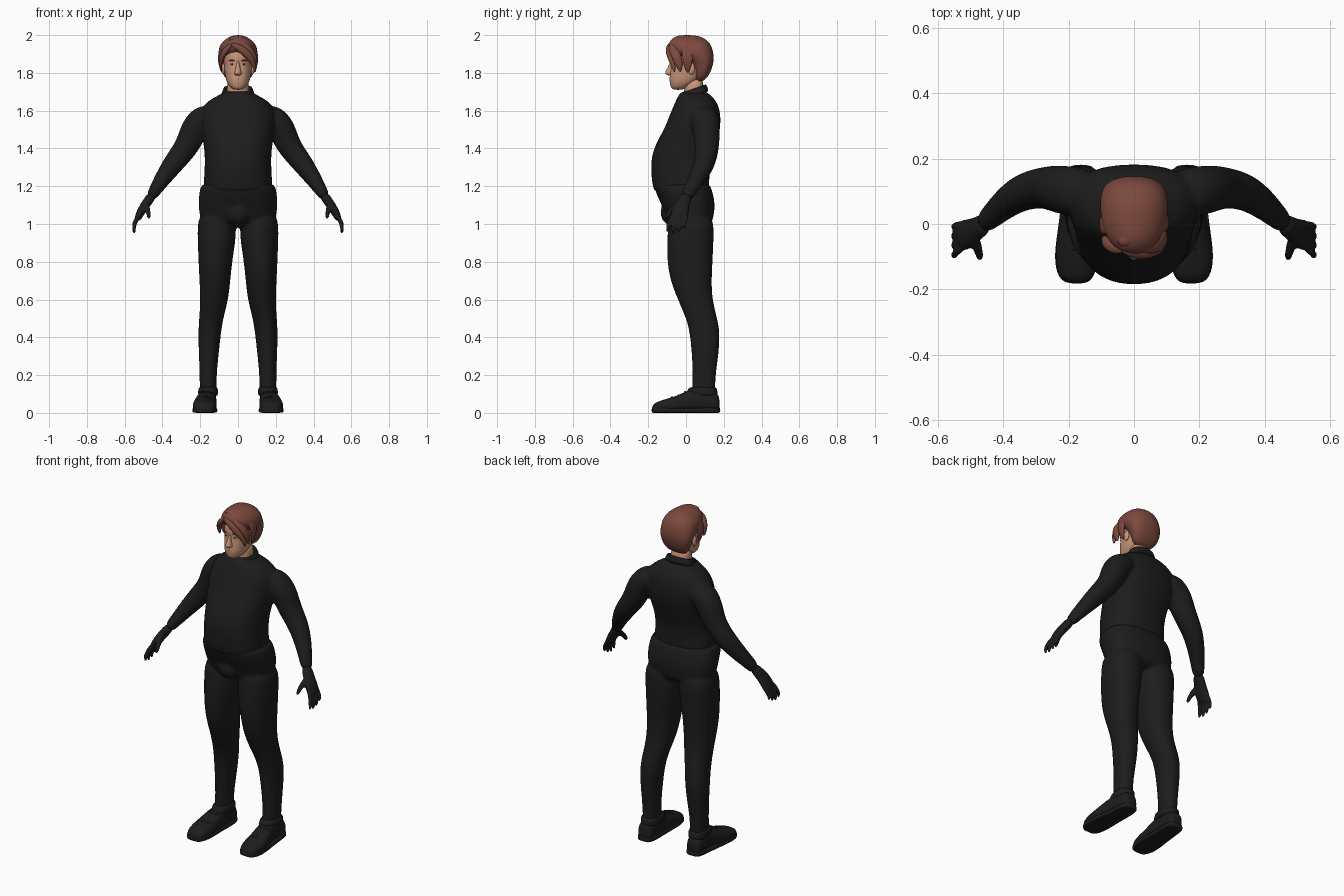
import bpy, bmesh, math
from mathutils import Vector


def material(name, rgb):
    m = bpy.data.materials.new(name)
    m.diffuse_color = (*rgb, 1)
    return m


BLACK = material("black fabric", (0.012, 0.012, 0.012))
SKIN = material("skin", (0.58, 0.30, 0.19))
HAIR = material("auburn hair", (0.20, 0.067, 0.047))
LIPS = material("lips", (0.40, 0.19, 0.14))
WHITE = material("eye white", (0.6, 0.55, 0.5))
IRIS = material("dark iris", (0.04, 0.025, 0.02))


def power(v, e):
    return math.copysign(abs(v) ** (2 / e), v)


def sections(rows, e=2.3, bias=0.1, tilt=0, along_y=False, n=20):
    """Superellipse rings; row = height, x0, x1, y0, y1 (or y, x0, x1, z0, z1)."""
    rings = []
    for h, x0, x1, y0, y1 in rows:
        cx, rx = (x0 + x1) / 2, (x1 - x0) / 2
        cy = (y0 + y1) / 2 + bias * (y1 - y0)
        ring = []
        for i in range(n):
            a = math.tau * i / n
            c, s = power(math.cos(a), e), power(math.sin(a), e)
            x, y = cx + rx * c, cy + s * ((y1 - cy) if s > 0 else (cy - y0))
            ring.append(Vector((x, h, y) if along_y else (x, y, h + tilt * (y - cy))))
        rings.append(ring)
    return rings


def centred(rows, **kw):
    return sections([(h, -r, r, y0, y1) for h, r, y0, y1 in rows], **kw)


def tube(points, n=12):
    """Rings across a path; point = x, y, z, thickness, width towards y."""
    rings = []
    for i, p in enumerate(points):
        a, b = points[max(i - 1, 0)], points[min(i + 1, len(points) - 1)]
        t = (Vector(b[:3]) - Vector(a[:3])).normalized()
        u = t.cross(Vector((0, 1, 0))).normalized()
        v = u.cross(t)
        rings.append([Vector(p[:3]) + u * p[3] * math.cos(math.tau * k / n)
                      + v * p[4] * math.sin(math.tau * k / n) for k in range(n)])
    return rings


def ball(c, r):
    rows = [(c[2] + r[2] * math.sin(t), c[0] - r[0] * math.cos(t), c[0] + r[0] * math.cos(t),
             c[1] - r[1] * math.cos(t), c[1] + r[1] * math.cos(t))
            for t in (-1.5, -1.0, -0.5, 0, 0.5, 1.0, 1.5)]
    return sections(rows, e=2, bias=0, n=12)


def part(name, mat, single=(), paired=(), voxel=0, levels=2):
    """Loft ring lists into one object; 'paired' lofts are mirrored in x."""
    bm = bmesh.new()
    mirrored = [[[Vector((-v.x, v.y, v.z)) for v in r] for r in loft] for loft in paired]
    for loft in list(single) + list(paired) + mirrored:
        vs = [[bm.verts.new(v) for v in r] for r in loft]
        n = len(vs[0])
        for a, b in zip(vs, vs[1:]):
            for i in range(n):
                bm.faces.new((a[i], a[(i + 1) % n], b[(i + 1) % n], b[i]))
        bm.faces.new(vs[0][::-1])
        bm.faces.new(vs[-1])
    bmesh.ops.recalc_face_normals(bm, faces=bm.faces)
    for f in bm.faces:
        f.smooth = True
    me = bpy.data.meshes.new(name)
    bm.to_mesh(me)
    bm.free()
    me.materials.append(mat)
    ob = bpy.data.objects.new(name, me)
    bpy.context.collection.objects.link(ob)
    sub = ob.modifiers.new("round", 'SUBSURF')
    sub.levels = sub.render_levels = levels
    if voxel:
        rm = ob.modifiers.new("blend", 'REMESH')
        rm.mode, rm.voxel_size, rm.use_smooth_shade = 'VOXEL', voxel, True
        sm = ob.modifiers.new("soften", 'SMOOTH')
        sm.factor, sm.iterations = 0.5, 6
    return ob


# Shirt: torso with full belly, blended with both sleeves
torso = centred([(1.15, .185, -.165, .12), (1.2, .185, -.18, .125), (1.3, .178, -.19, .125),
                 (1.37, .178, -.182, .145), (1.44, .187, -.155, .167), (1.5, .2, -.118, .183),
                 (1.58, .205, -.087, .185), (1.63, .185, -.065, .172), (1.665, .14, -.05, .15),
                 (1.69, .085, -.035, .12), (1.705, .065, -.02, .105)])
sleeve = tube([(.12, .09, 1.56, .07, .075), (.19, .1, 1.562, .08, .08), (.235, .108, 1.5, .078, .076),
               (.268, .112, 1.41, .066, .067), (.335, .103, 1.33, .06, .06),
               (.392, .065, 1.25, .048, .05), (.435, .025, 1.185, .036, .04),
               (.465, -.003, 1.135, .03, .035)])
part("shirt", BLACK, [torso], [sleeve], voxel=.009)

# Collar, higher at the back
part("collar", BLACK, [centred([(1.67, .1, -.05, .125), (1.70, .083, -.032, .115),
     (1.722, .077, -.025, .108), (1.722, .068, -.016, .098), (1.68, .06, -.01, .09)], tilt=.35)])

# Trousers: hips and groin blended with both legs
hips = centred([(.98, .17, -.08, .13), (1.03, .205, -.1, .145), (1.1, .212, -.13, .157),
                (1.17, .208, -.165, .142), (1.205, .198, -.17, .13), (1.22, .17, -.15, .11)])
leg = sections([(1.06, .02, .2, -.08, .13), (1.0, .01, .216, -.095, .148), (.92, .01, .215, -.102, .147),
                (.8, .03, .21, -.102, .142), (.7, .04, .205, -.085, .136), (.6, .05, .2, -.045, .14),
                (.5, .078, .206, 0, .166), (.42, .09, .212, .02, .182), (.3, .103, .207, .03, .172),
                (.2, .113, .204, .035, .157), (.12, .112, .203, .03, .155), (.07, .115, .2, .03, .15)], e=2.15)
part("trousers", BLACK, [hips, ball((0, -.075, 1.06), (.075, .065, .07))], [leg], voxel=.009)

# Gloves: palm, thumb and four fingers
palm = tube([(.452, .005, 1.155, .028, .034), (.478, -.012, 1.12, .026, .036),
             (.505, -.03, 1.08, .025, .048), (.527, -.036, 1.04, .021, .05), (.534, -.038, 1.02, .015, .044)])
thumb = tube([(.487, -.04, 1.105, .017, .02), (.478, -.075, 1.075, .016, .017),
              (.472, -.1, 1.045, .013, .014), (.471, -.108, 1.025, .008, .009)], n=8)
fingers = []
for i in range(4):
    y, drop = -.073 + .024 * i, (.008, 0, .008, .025)[i]
    tip = y - .025 + .006 * i
    fingers.append(tube([(.524, y, 1.05, .014, .014), (.545, (y + tip) / 2, 1.01, .013, .013),
                         (.552, tip, .975 + drop, .012, .012), (.548, tip, .945 + drop, .008, .008)], n=8))
part("gloves", BLACK, [], [palm, thumb] + fingers, voxel=.006)

# Shoes: upper, sole and ankle cuff
upper = sections([(-.18, .15, .2, .008, .035), (-.165, .125, .23, .006, .055), (-.11, .112, .242, .005, .073),
                  (-.05, .112, .238, .005, .09), (0, .113, .225, .005, .115), (.05, .113, .215, .005, .13),
                  (.13, .113, .212, .005, .125), (.165, .118, .207, .005, .105), (.178, .135, .19, .015, .08)],
                 bias=-.1, along_y=True, e=2.5)
sole = sections([(-.183, .15, .2, 0, .028), (-.168, .122, .233, 0, .03), (-.1, .106, .247, 0, .028),
                 (0, .112, .23, 0, .026), (.1, .108, .22, 0, .028), (.165, .113, .213, 0, .03),
                 (.182, .135, .19, 0, .03)], bias=0, along_y=True, e=5)
cuff = sections([(.085, .11, .208, .01, .165), (.1, .105, .212, .0, .168), (.128, .106, .211, .008, .166),
                 (.14, .112, .204, .03, .155)])
part("shoes", BLACK, [], [upper, cuff])
part("shoe_soles", BLACK, [], [sole])
laces = [tube([(.13, y, z, .007, .008), (.17, y - .006, z + .012, .007, .008), (.208, y, z, .007, .008)], n=8)
         for y, z in ((-.07, .073), (-.035, .083), (0, .102))]
part("shoe_laces", BLACK, [], laces, levels=1)

# Head: neck, skull and jaw, nose, ears
neck = centred([(1.65, .06, -.01, .095), (1.7, .059, -.014, .092), (1.78, .058, -.01, .095)])
skull = centred([(1.71, .02, -.068, -.02), (1.722, .042, -.081, .01), (1.75, .06, -.088, .05),
                 (1.78, .068, -.088, .08), (1.82, .073, -.083, .1), (1.85, .075, -.08, .115),
                 (1.875, .076, -.086, .12), (1.92, .072, -.077, .125), (1.96, .055, -.05, .1),
                 (1.975, .02, -.01, .05)])
nose = centred([(1.785, .01, -.092, -.06), (1.792, .021, -.108, -.06), (1.802, .02, -.114, -.06),
                (1.825, .012, -.099, -.06), (1.855, .009, -.086, -.055), (1.868, .006, -.08, -.05)], n=12)
part("neck", SKIN, [neck])
part("head", SKIN, [skull])
part("nose", SKIN, [nose])
part("ears", SKIN, [], [ball((.077, .028, 1.822), (.011, .02, .032))])

# Face details
part("eyes", WHITE, [], [ball((.03, -.067, 1.846), (.013, .008, .006))], levels=1)
part("irises", IRIS, [], [ball((.03, -.073, 1.846), (.005, .004, .005))], levels=1)
part("eyebrows", HAIR, [], [tube([(.013, -.077, 1.864, .004, .006), (.033, -.073, 1.869, .004, .006),
                                  (.052, -.058, 1.863, .003, .005)], n=8)], levels=1)
part("mouth", LIPS, [tube([(-.025, -.075, 1.766, .003, .004), (0, -.086, 1.768, .007, .007),
                           (.025, -.075, 1.766, .003, .004)], n=8)], levels=1)

# Hair: swept cap plus tapering locks
cap = centred([(1.752, .045, .055, .085), (1.778, .075, .04, .117), (1.82, .09, .035, .137),
               (1.86, .099, .012, .147), (1.885, .104, -.04, .148), (1.91, .105, -.082, .145),
               (1.94, .1, -.097, .137), (1.97, .08, -.088, .118), (1.992, .045, -.06, .08),
               (2.0, .015, -.03, .04)])
locks = [[(-.04, -.07, 1.955, .012, .02), (.015, -.095, 1.93, .022, .018), (.06, -.085, 1.89, .022, .018),
          (.085, -.068, 1.845, .014, .014), (.092, -.06, 1.802, .003, .004)],
         [(-.02, -.05, 1.97, .015, .02), (.05, -.075, 1.94, .02, .025), (.088, -.05, 1.89, .016, .028),
          (.095, -.035, 1.84, .01, .02), (.09, -.03, 1.805, .003, .005)],
         [(-.03, -.07, 1.955, .01, .02), (-.062, -.078, 1.925, .018, .018), (-.088, -.055, 1.885, .014, .02),
          (-.093, -.045, 1.85, .008, .012), (-.088, -.045, 1.828, .003, .004)],
         [(.07, .0, 1.955, .012, .03), (.1, .01, 1.9, .01, .032), (.098, .008, 1.85, .009, .025),
          (.085, .01, 1.8, .004, .006)],
         [(-.07, .0, 1.955, .012, .03), (-.1, .0, 1.9, .01, .035), (-.097, .0, 1.85, .009, .025),
          (-.085, .01, 1.8, .004, .006)]]
crown = [[(-.05 + .03 * i, -.06 + .03 * i, 1.972, .012, .02), (.0 + .028 * i, -.03 + .035 * i, 1.99 - .007 * i, .012, .025),
          (.05 + .02 * i, -.02 + .04 * i, 1.97 - .015 * i, .01, .025),
          (.085 + .005 * i, -.01 + .03 * i, 1.935 - .015 * i, .005, .01)] for i in range(3)]
part("hair_cap", HAIR, [cap])
part("hair_locks", HAIR, [tube(p) for p in locks + crown])
